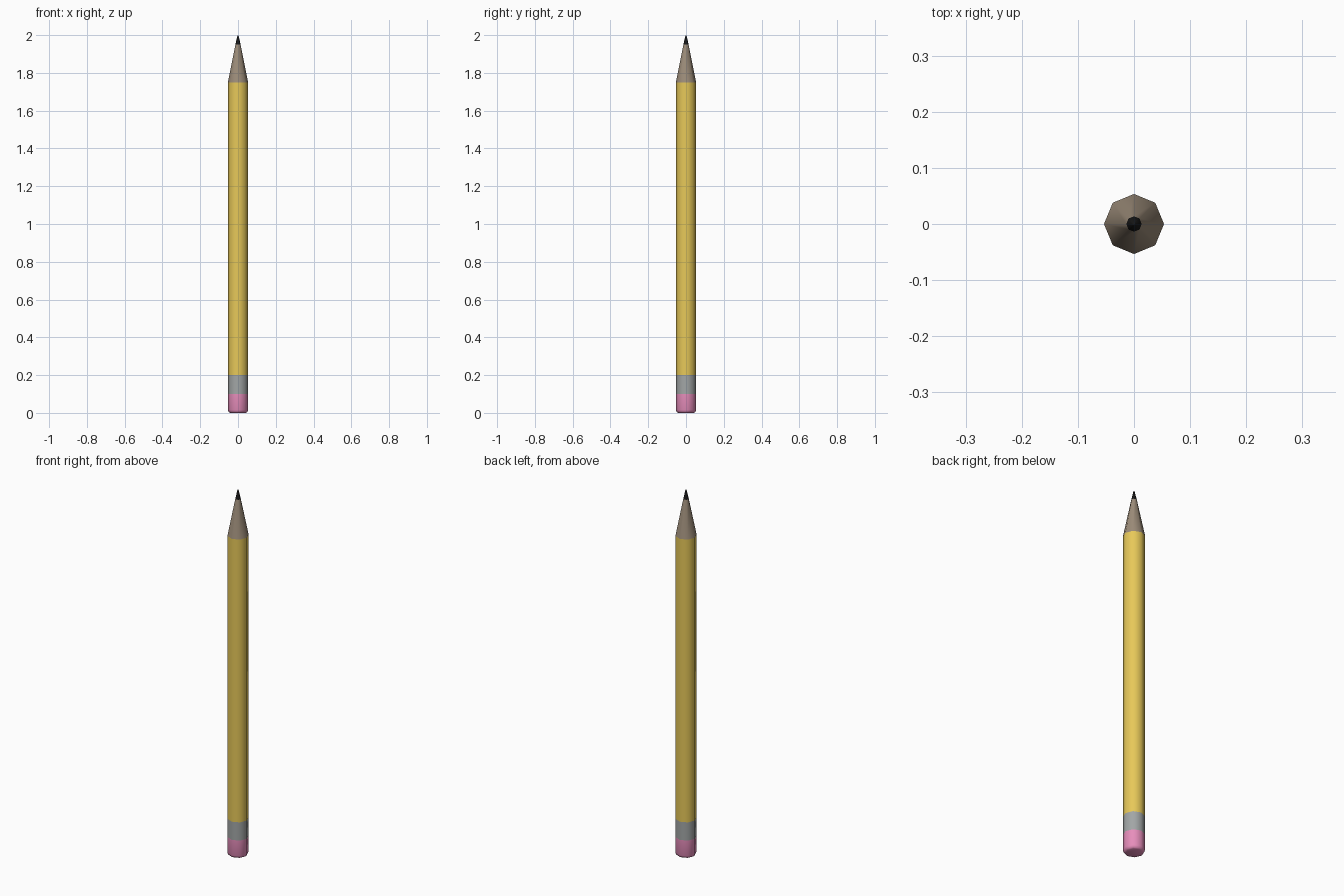
import bpy, bmesh, math

if "Cube" in bpy.data.objects:
    bpy.data.objects.remove(bpy.data.objects["Cube"])

SIDES = 8
R = 0.0535


def lathe(name, profile, color, angle=50):
    """Spin a (radius, z) profile into an octagonal part; radius 0 closes an end."""
    bm = bmesh.new()
    rings = []
    for r, z in profile:
        if r == 0:
            rings.append([bm.verts.new((0, 0, z))] * SIDES)
        else:
            rings.append([bm.verts.new((r * math.cos(i * math.tau / SIDES),
                                        r * math.sin(i * math.tau / SIDES), z))
                          for i in range(SIDES)])
    for lo, hi in zip(rings, rings[1:]):
        for i in range(SIDES):
            j = (i + 1) % SIDES
            bm.faces.new(dict.fromkeys((lo[i], lo[j], hi[j], hi[i])))
    bmesh.ops.recalc_face_normals(bm, faces=bm.faces[:])
    # make sure open tubes face outward
    f = max(bm.faces, key=lambda f: f.calc_center_median().xy.length)
    if f.normal.xy.dot(f.calc_center_median().xy) < 0:
        bmesh.ops.reverse_faces(bm, faces=bm.faces[:])
    mesh = bpy.data.meshes.new(name)
    bm.to_mesh(mesh)
    bm.free()
    ob = bpy.data.objects.new(name, mesh)
    bpy.context.collection.objects.link(ob)
    if color:
        mat = bpy.data.materials.new(name + "_colour")
        mat.diffuse_color = (*color, 1)
        mat.use_nodes = True
        mat.node_tree.nodes["Principled BSDF"].inputs["Base Color"].default_value = mat.diffuse_color
        mesh.materials.append(mat)
    bpy.ops.object.select_all(action='DESELECT')
    ob.select_set(True)
    bpy.context.view_layer.objects.active = ob
    bpy.ops.object.shade_smooth_by_angle(angle=math.radians(angle))
    return ob


# Eraser with rounded bottom rim
lathe("eraser", [(0, 0), (R - 0.013, 0), (R - 0.004, 0.004), (R, 0.015), (R, 0.10)],
      (0.80, 0.27, 0.50))
# Metal band
lathe("ferrule", [(R, 0.10), (R, 0.20)], (0.36, 0.38, 0.38))
# Painted shaft
lathe("shaft", [(R, 0.20), (R, 1.75)], (0.80, 0.58, 0.10))
# Sharpened wood
lathe("wood_cone", [(R, 1.75), (0.0138, 1.95)], (0.33, 0.26, 0.19))
# Graphite point
lathe("lead_tip", [(0.0138, 1.95), (0.003, 1.998), (0, 2.0)], (0.008, 0.008, 0.008))
